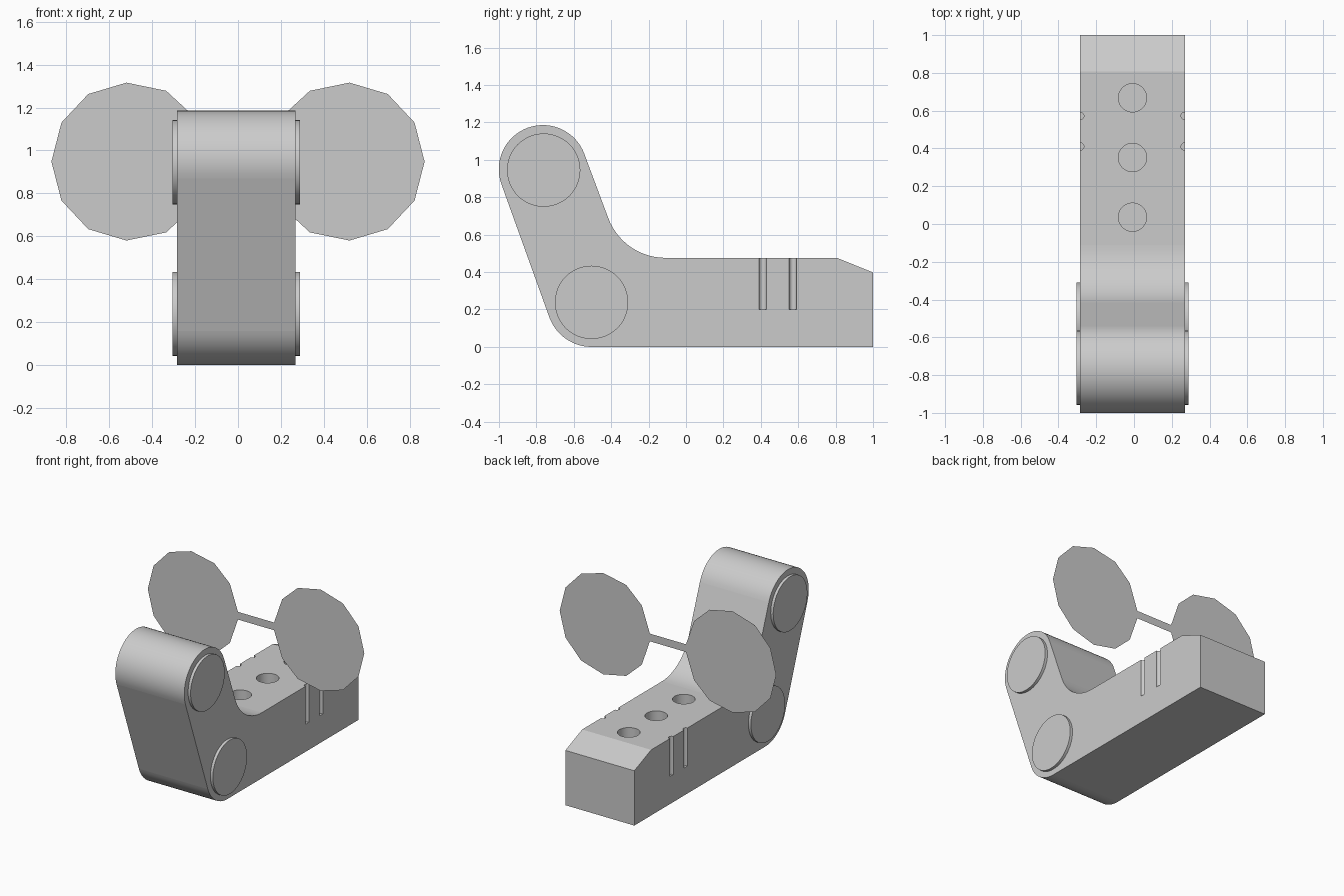
import bpy, bmesh
from math import sin, cos, radians, pi
from mathutils import Matrix

cube = bpy.data.objects.get("Cube")
if cube:
    bpy.data.objects.remove(cube, do_unlink=True)

grey = bpy.data.materials.new("plain grey")
grey.use_nodes = True
grey.diffuse_color = (0.6, 0.6, 0.6, 1)
grey.node_tree.nodes["Principled BSDF"].inputs["Base Color"].default_value = (0.6, 0.6, 0.6, 1)

MID = -0.008           # middle of the body in x
HALF = 0.277           # half width of the body
UPPER = (-0.765, 0.95)  # bend centres as (y, z)
LOWER = (-0.505, 0.24)
TILT = 20.1            # lean of the raised arm, degrees


def make_object(name, bm):
    bmesh.ops.recalc_face_normals(bm, faces=bm.faces[:])
    mesh = bpy.data.meshes.new(name)
    bm.to_mesh(mesh)
    bm.free()
    obj = bpy.data.objects.new(name, mesh)
    bpy.context.collection.objects.link(obj)
    mesh.materials.append(grey)
    return obj


def smooth(obj):
    bpy.ops.object.select_all(action='DESELECT')
    obj.select_set(True)
    bpy.context.view_layer.objects.active = obj
    bpy.ops.object.shade_smooth_by_angle(angle=radians(30))
    # Large plane faces stay flat
    for face in obj.data.polygons:
        if face.area > 0.05:
            face.use_smooth = False


def arc(centre, radius, start, end, steps):
    angles = [radians(start + (end - start) * i / steps) for i in range(steps + 1)]
    return [(centre[0] + radius * cos(a), centre[1] + radius * sin(a)) for a in angles]


def add_cylinder(bm, centre, radius, depth, sides, along_x=False):
    turn = Matrix.Rotation(pi / 2, 4, 'Y') if along_x else Matrix()
    bmesh.ops.create_cone(bm, cap_ends=True, segments=sides, radius1=radius,
                          radius2=radius, depth=depth,
                          matrix=Matrix.Translation(centre) @ turn)


# Bent body: side profile extruded across the width
profile = arc(UPPER, 0.236, TILT, 180 + TILT, 32)
profile += arc(LOWER, 0.24, 180 + TILT, 270, 14)
profile += [(1, 0), (1, 0.398), (0.807, 0.476)]
profile += arc((-0.11, 0.802), 0.326, 270, 180 + TILT, 14)
bm = bmesh.new()
side = bm.faces.new([bm.verts.new((MID - HALF, y, z)) for y, z in profile])
extruded = bmesh.ops.extrude_face_region(bm, geom=[side])["geom"]
bmesh.ops.translate(bm, vec=(2 * HALF, 0, 0),
                    verts=[v for v in extruded if isinstance(v, bmesh.types.BMVert)])
body = make_object("bent_body", bm)

# Cutter: three top holes and two grooves on each side
bm = bmesh.new()
for y in (0.036, 0.352, 0.668):
    add_cylinder(bm, (MID, y, 0.4), 0.075, 0.4, 32)
for x in (MID - HALF, MID + HALF):
    for y in (0.41, 0.572):
        add_cylinder(bm, (x, y, 0.4), 0.02, 0.4, 20)
cutter = make_object("hole_and_groove_cutter", bm)
cutter.hide_render = True

cut = body.modifiers.new("holes", 'BOOLEAN')
cut.operation = 'DIFFERENCE'
cut.solver = 'EXACT'
cut.object = cutter
bpy.ops.object.select_all(action='DESELECT')
body.select_set(True)
bpy.context.view_layer.objects.active = body
bpy.ops.object.modifier_apply(modifier=cut.name)
bpy.data.objects.remove(cutter, do_unlink=True)
smooth(body)

# Round pivot caps on both sides
for side_name, sign in (("left", 1), ("right", -1)):
    for level, y, z in (("upper", -0.761, 0.945), ("lower", -0.505, 0.238)):
        bm = bmesh.new()
        add_cylinder(bm, (MID + sign * (HALF + 0.008), y, z), 0.196, 0.024, 48, True)
        smooth(make_object(f"{side_name}_{level}_cap", bm))

# Flat many-sided discs joined by a thin strip
DISC_Y, DISC_Z = 0.207, 0.948
BRIDGE = (0.145, 0.028)
upper_rim = [(0.823, 0.182), (0.698, 0.315), (0.52, 0.368),
             (0.335, 0.33), (0.21, 0.215), BRIDGE]
rim = [(0.87, 0)] + upper_rim + [(x, -z) for x, z in reversed(upper_rim)]
for side_name, sign in (("left", 1), ("right", -1)):
    bm = bmesh.new()
    bm.faces.new([bm.verts.new((sign * x, DISC_Y, DISC_Z + z)) for x, z in rim])
    make_object(f"{side_name}_disc", bm)

bm = bmesh.new()
for sx, sz in ((-1, -1), (1, -1), (1, 1), (-1, 1)):
    bm.verts.new((sx * BRIDGE[0], DISC_Y, DISC_Z + sz * BRIDGE[1]))
bm.faces.new(bm.verts[:])
make_object("disc_bridge", bm)
